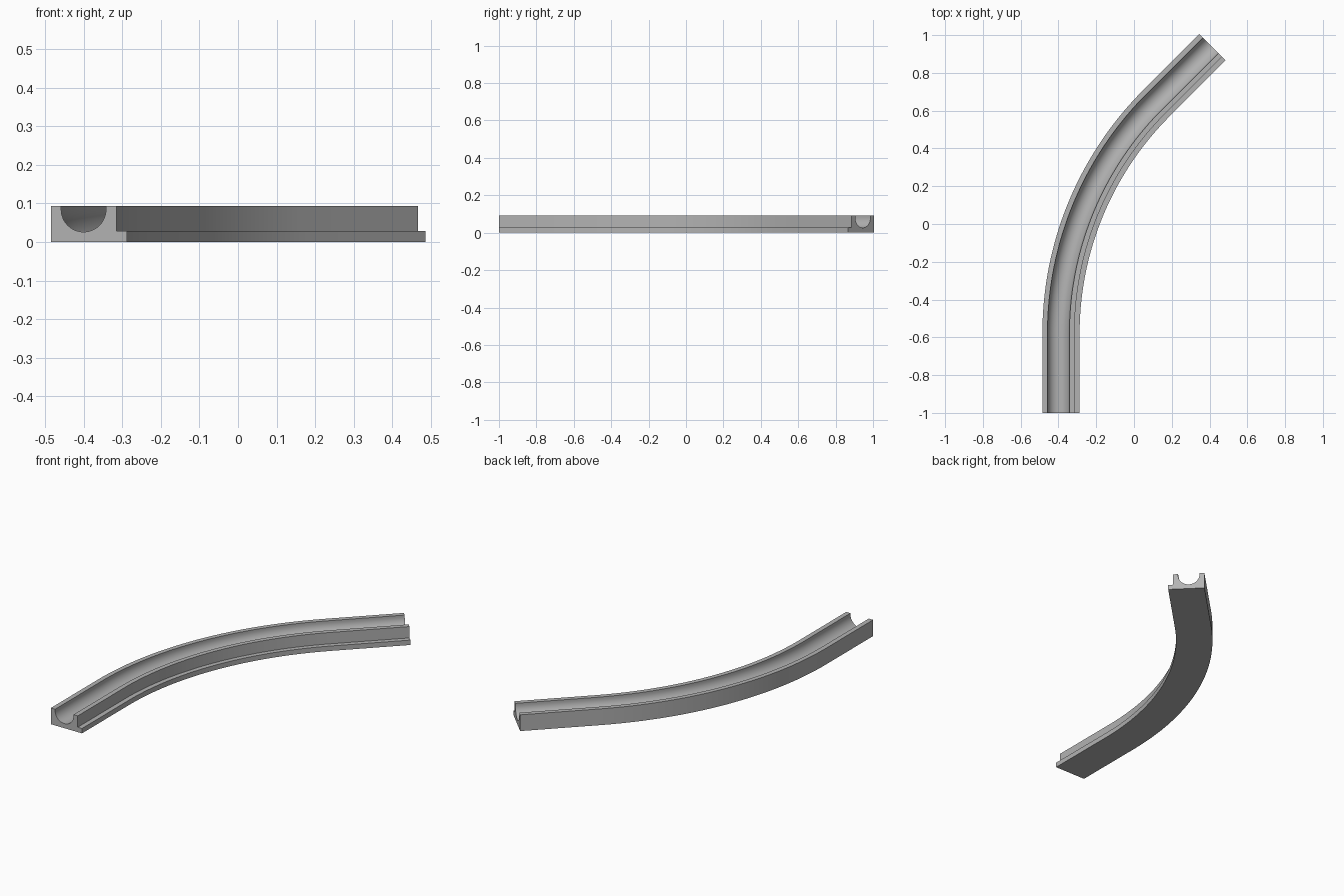
import bpy, bmesh
from math import sin, cos, pi, radians

cube = bpy.data.objects.get("Cube")
if cube:
    bpy.data.objects.remove(cube, do_unlink=True)

grey = bpy.data.materials.new("mid grey")
grey.use_nodes = True
colour = (0.45, 0.45, 0.45, 1)
grey.diffuse_color = colour
grey.node_tree.nodes["Principled BSDF"].inputs["Base Color"].default_value = colour

# Cross-section: (distance inward from the outer wall, height)
TOP, WIDTH, LEDGE, LEDGE_Z = 0.093, 0.197, 0.17, 0.028
GROOVE_X, GROOVE_Z, GROOVE_R = 0.085, 0.084, 0.058
profile = [(0, 0), (0, TOP), (GROOVE_X - GROOVE_R, TOP)]
for i in range(25):
    a = pi + pi * i / 24
    profile.append((GROOVE_X + GROOVE_R * cos(a), GROOVE_Z + GROOVE_R * sin(a)))
profile += [(GROOVE_X + GROOVE_R, TOP), (LEDGE, TOP), (LEDGE, LEDGE_Z),
            (WIDTH, LEDGE_Z), (WIDTH, 0)]

# Path of the outer wall: straight, 45 degree bend, straight
STRAIGHT, RADIUS, START_X, STEPS = 0.42, 1.823, -0.485, 40
bend_y = -1 + STRAIGHT
stations = [(START_X, -1, 0)]
for i in range(STEPS + 1):
    a = radians(45) * i / STEPS
    stations.append((START_X + RADIUS * (1 - cos(a)), bend_y + RADIUS * sin(a), a))
x, y, a = stations[-1]
stations.append((x + STRAIGHT * sin(a), y + STRAIGHT * cos(a), a))

# Sweep the cross-section along the path and cap both ends
bm = bmesh.new()
rings = [[bm.verts.new((x + d * cos(a), y - d * sin(a), z)) for d, z in profile]
         for x, y, a in stations]
for r0, r1 in zip(rings, rings[1:]):
    for j in range(len(profile)):
        k = (j + 1) % len(profile)
        bm.faces.new((r0[j], r0[k], r1[k], r1[j]))
bm.faces.new(rings[0])
bm.faces.new(rings[-1])
bmesh.ops.recalc_face_normals(bm, faces=bm.faces)

mesh = bpy.data.meshes.new("curved_channel")
bm.to_mesh(mesh)
bm.free()
mesh.materials.append(grey)
channel = bpy.data.objects.new("curved_channel", mesh)
bpy.context.collection.objects.link(channel)
bpy.context.view_layer.objects.active = channel
channel.select_set(True)
bpy.ops.object.shade_smooth_by_angle(angle=radians(30))
